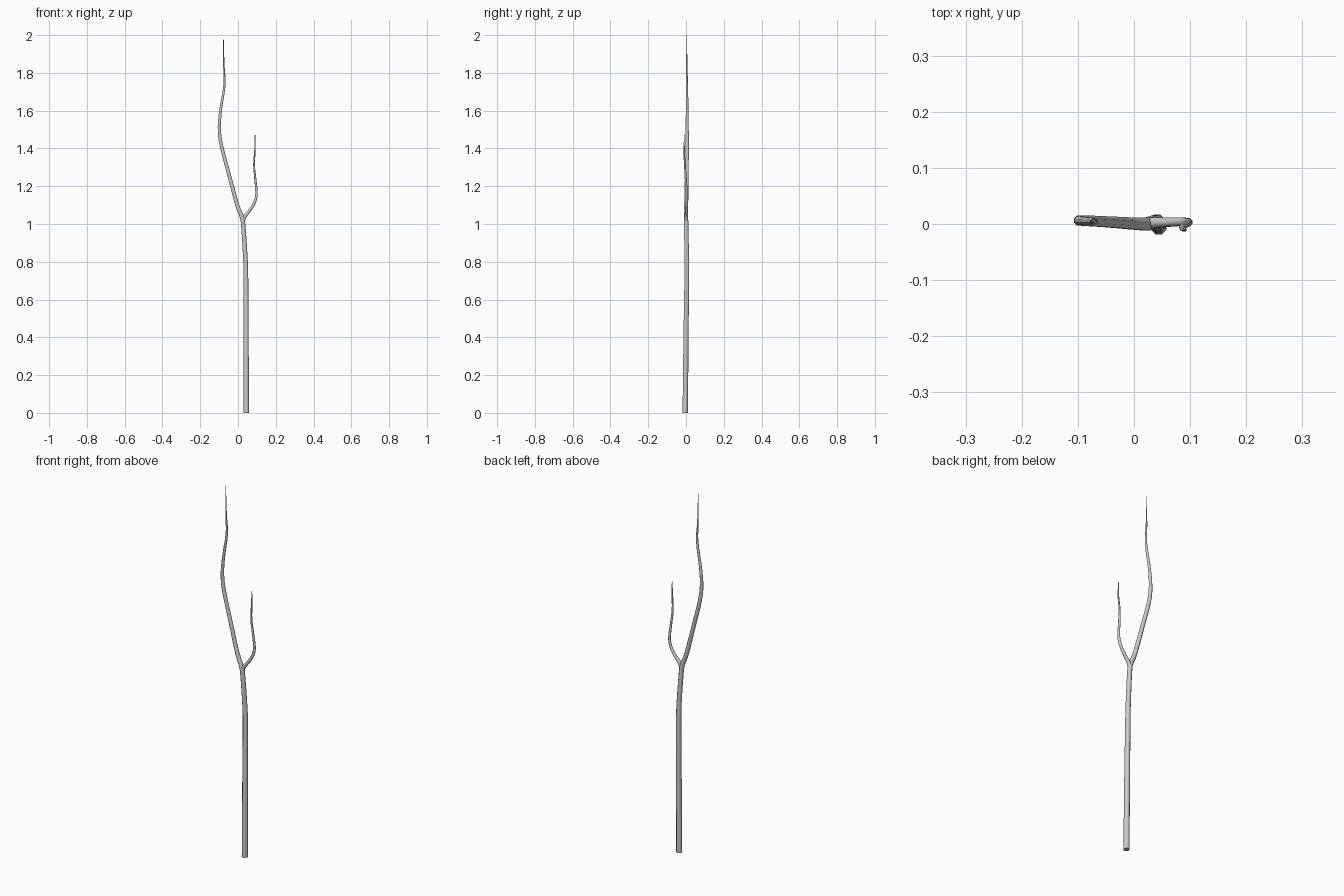
import bpy, bmesh, math
from mathutils import Vector

if "Cube" in bpy.data.objects:
    bpy.data.objects.remove(bpy.data.objects["Cube"])

SIDES = 8


def smooth_path(pts, steps=3):
    """Catmull-Rom through (x, y, z, radius) points."""
    v = [Vector(p) for p in pts]
    v = [v[0] * 2 - v[1]] + v + [v[-1] * 2 - v[-2]]
    out = []
    for i in range(1, len(v) - 2):
        a, b, c, d = v[i - 1:i + 3]
        for s in range(steps):
            t = s / steps
            out.append(0.5 * (2 * b + (c - a) * t + (2 * a - 5 * b + 4 * c - d) * t * t
                              + (3 * b - a - 3 * c + d) * t ** 3))
    return out + [v[-2]]


def limb(name, pts, upright_start=False):
    """Tapered tube with capped ends."""
    path = smooth_path(pts)
    bm = bmesh.new()
    rings = []
    for i, p in enumerate(path):
        tan = (path[min(i + 1, len(path) - 1)] - path[max(i - 1, 0)]).to_3d().normalized()
        if i == 0 and upright_start:
            tan = Vector((0, 0, 1))
        side = Vector((0, 1, 0)).cross(tan).normalized()
        front = tan.cross(side)
        ring = []
        for k in range(SIDES):
            a = 2 * math.pi * (k + 0.5) / SIDES
            ring.append(bm.verts.new(p.to_3d() + (side * math.cos(a) + front * math.sin(a)) * p[3]))
        rings.append(ring)
    for r0, r1 in zip(rings, rings[1:]):
        for k in range(SIDES):
            n = (k + 1) % SIDES
            bm.faces.new((r0[k], r0[n], r1[n], r1[k]))
    bm.faces.new(rings[0][::-1])
    bm.faces.new(rings[-1])
    bmesh.ops.recalc_face_normals(bm, faces=bm.faces)
    me = bpy.data.meshes.new(name)
    bm.to_mesh(me)
    bm.free()
    ob = bpy.data.objects.new(name, me)
    bpy.context.collection.objects.link(ob)
    bpy.ops.object.select_all(action='DESELECT')
    ob.select_set(True)
    bpy.context.view_layer.objects.active = ob
    bpy.ops.object.shade_smooth_by_angle(angle=math.radians(50))
    return ob


# Trunk continuing into the tall left branch
limb("trunk_and_tall_branch", [
    (0.044, -0.004, 0.00, 0.0155), (0.043, 0.000, 0.40, 0.0145), (0.042, 0.004, 0.70, 0.0135),
    (0.039, 0.004, 0.82, 0.013), (0.028, 0.001, 0.99, 0.0125), (0.020, 0.000, 1.04, 0.0125),
    (-0.004, 0.001, 1.10, 0.0115), (-0.050, 0.004, 1.27, 0.0105), (-0.089, 0.006, 1.42, 0.010),
    (-0.099, 0.006, 1.51, 0.009), (-0.091, 0.006, 1.61, 0.0075), (-0.071, 0.005, 1.74, 0.006),
    (-0.075, 0.004, 1.84, 0.004), (-0.077, 0.004, 2.00, 0.001)], upright_start=True)

# Short right branch, starting inside the trunk
limb("short_branch", [
    (0.025, 0.001, 1.01, 0.0105), (0.036, 0.002, 1.04, 0.0105), (0.058, 0.003, 1.067, 0.009),
    (0.086, 0.004, 1.11, 0.008), (0.098, 0.003, 1.16, 0.007), (0.092, -0.001, 1.235, 0.006),
    (0.085, -0.006, 1.315, 0.005), (0.090, -0.010, 1.395, 0.004), (0.090, -0.008, 1.47, 0.0015)])
